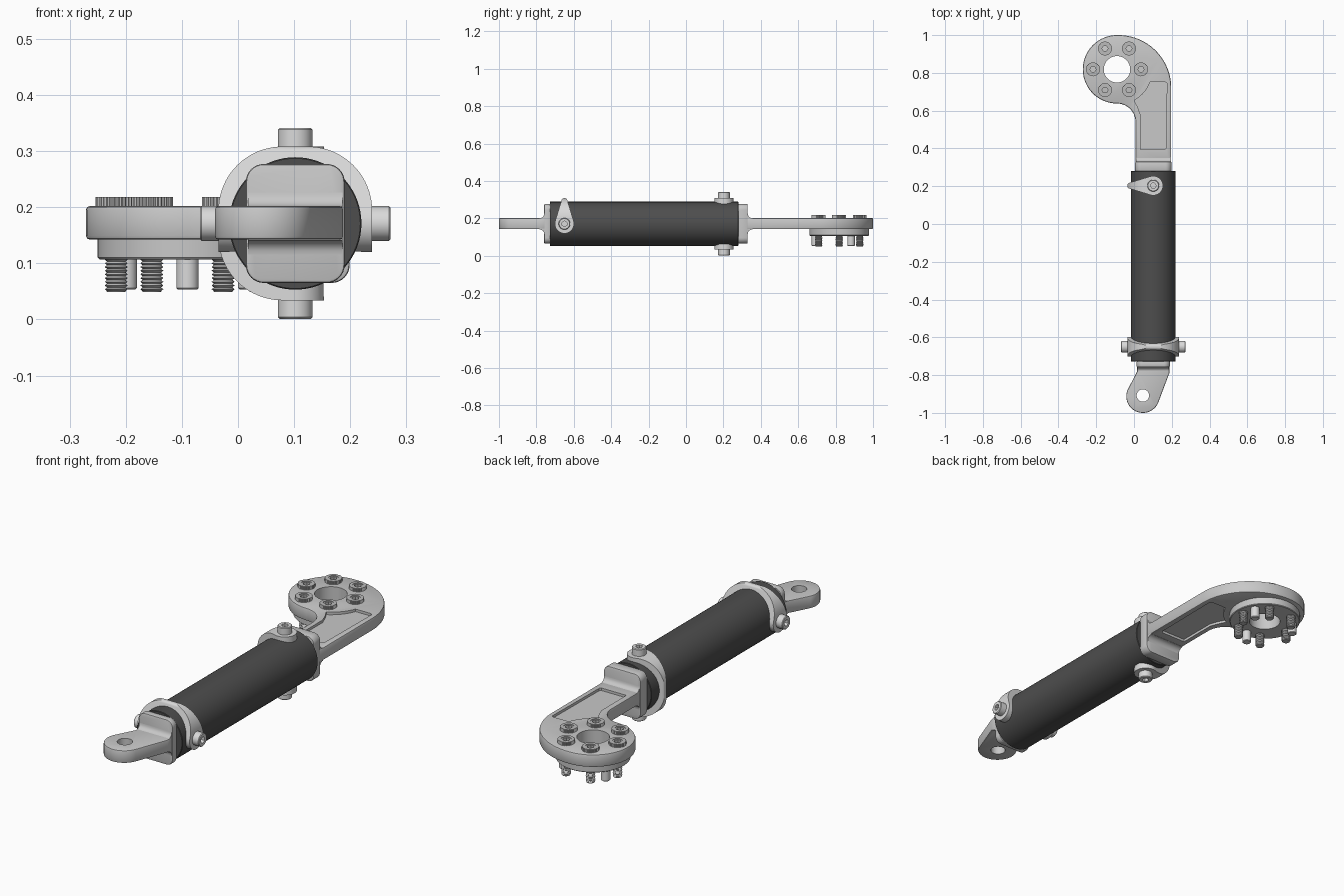
import bpy, bmesh, math
from mathutils import Matrix, Vector

if "Cube" in bpy.data.objects:
    bpy.data.objects.remove(bpy.data.objects["Cube"])

CX, CZ = 0.102, 0.171          # tube axis
HX, HY = -0.09, 0.819          # flange centre
PLATE = (0.142, 0.202)         # plate bottom and top


def material(name, v):
    m = bpy.data.materials.new(name)
    m.diffuse_color = (v, v, v, 1)
    m.use_nodes = True
    m.node_tree.nodes["Principled BSDF"].inputs["Base Color"].default_value = m.diffuse_color
    return m


METAL = material("machined_grey", 0.58)
CLAMP = material("pale_grey", 0.70)
STEEL = material("bolt_grey", 0.50)
DARK = material("tube_charcoal", 0.075)


def arc(cx, cy, r, a0, a1, n=24):
    return [(cx + r * math.cos(math.radians(a0 + (a1 - a0) * i / n)),
             cy + r * math.sin(math.radians(a0 + (a1 - a0) * i / n))) for i in range(n + 1)]


def add_object(name, bm, mat):
    bmesh.ops.remove_doubles(bm, verts=bm.verts, dist=1e-5)
    bmesh.ops.recalc_face_normals(bm, faces=bm.faces)
    me = bpy.data.meshes.new(name)
    bm.to_mesh(me)
    bm.free()
    ob = bpy.data.objects.new(name, me)
    bpy.context.collection.objects.link(ob)
    if mat:
        me.materials.append(mat)
    return ob


def prism(name, pts, axis, lo, hi, mat=None):
    """Extrude a 2D outline along an axis."""
    put = {'x': lambda u, v, w: (w, u, v), 'y': lambda u, v, w: (u, w, v),
           'z': lambda u, v, w: (u, v, w)}[axis]
    bm = bmesh.new()
    a = [bm.verts.new(put(u, v, lo)) for u, v in pts]
    b = [bm.verts.new(put(u, v, hi)) for u, v in pts]
    bm.faces.new(a)
    bm.faces.new(b[::-1])
    for i in range(len(pts)):
        j = (i + 1) % len(pts)
        bm.faces.new((a[i], a[j], b[j], b[i]))
    return add_object(name, bm, mat)


def lathe(name, prof, n, mat, closed=False):
    """Revolve an (r, z) profile about z; open profiles start and end at r = 0."""
    bm = bmesh.new()
    rings = []
    for r, z in prof:
        if r == 0:
            rings.append([bm.verts.new((0, 0, z))] * n)
        else:
            rings.append([bm.verts.new((r * math.cos(2 * math.pi * k / n),
                                        r * math.sin(2 * math.pi * k / n), z)) for k in range(n)])
    for i in range(len(rings) if closed else len(rings) - 1):
        p, q = rings[i], rings[(i + 1) % len(rings)]
        for k in range(n):
            vs = list(dict.fromkeys((p[k], p[(k + 1) % n], q[(k + 1) % n], q[k])))
            bm.faces.new(vs)
    return add_object(name, bm, mat)


def activate(ob):
    bpy.ops.object.select_all(action='DESELECT')
    ob.select_set(True)
    bpy.context.view_layer.objects.active = ob


def bevel(ob, width, segs=2):
    activate(ob)
    m = ob.modifiers.new("bevel", 'BEVEL')
    m.width, m.segments, m.limit_method = width, segs, 'ANGLE'
    m.angle_limit = math.radians(40)
    bpy.ops.object.modifier_apply(modifier=m.name)


def boolean(ob, cutter, op='DIFFERENCE'):
    activate(ob)
    m = ob.modifiers.new("cut", 'BOOLEAN')
    m.object, m.operation, m.solver = cutter, op, 'EXACT'
    bpy.ops.object.modifier_apply(modifier=m.name)
    bpy.data.objects.remove(cutter)


def circle(cx, cy, r, n=40):
    return arc(cx, cy, r, 0, 360, n)[:-1]


# Main tube
tube = lathe("tube", [(0, -0.728), (0.116, -0.728), (0.118, -0.726),
                      (0.118, 0.278), (0.116, 0.28), (0, 0.28)], 72, DARK)
tube.data.transform(Matrix.Translation((CX, 0, CZ)) @ Matrix.Rotation(-math.pi / 2, 4, 'X'))


# End blocks with a concave sweep into the plates
def end_block(name, x0, x1, y_in, y_out):
    s = 1 if y_out > y_in else -1
    w, h, r = (x1 - x0) / 2, 0.106, 0.032
    cx = (x0 + x1) / 2
    pts = []
    for k, (sx, sz) in enumerate([(1, 1), (-1, 1), (-1, -1), (1, -1)]):
        pts += arc(cx + sx * (w - r), CZ + sz * (h - r), r, 90 * k, 90 * k + 90, 8)
    bevel(prism(name, pts, 'y', min(y_in, y_out), max(y_in, y_out), METAL), 0.005)
    f = 0.025
    top = [(y_out - 0.004 * s, 0.03 + f)]
    top += [(y_out + s * (f - f * math.cos(t)), 0.03 + f - f * math.sin(t))
            for t in [math.pi / 2 * i / 6 for i in range(7)]]
    side = top + [(y, -z) for y, z in reversed(top)]
    prism(name + "_fillet", [(y, CZ + z) for y, z in side], 'x', x0 + 0.004, x1 - 0.004, METAL)


end_block("front_block", 0.014, 0.19, -0.726, -0.758)
end_block("rear_block", 0.006, 0.199, 0.278, 0.33)

# Front lug plate with eye
lug = prism("front_lug", arc(0.047, -0.912, 0.088, 158, 338, 32) + [(0.187, -0.79), (0.187, -0.745),
            (0.017, -0.745), (0.017, -0.78)], 'z', *PLATE, METAL)
bevel(lug, 0.006)
boolean(lug, prism("eye_cutter", circle(0.047, -0.908, 0.033), 'z', 0, 0.4))

# Rear hooked arm
outline = [(0.197, 0.31)] + arc(-0.083, 0.72, 0.28, 0, 88, 28) + arc(HX, HY, 0.181, 90, 270, 40)
outline += arc(HX, 0.54, 0.098, 88, 0, 14) + [(0.008, 0.31)]
arm = prism("rear_arm", outline, 'z', *PLATE, METAL)
bevel(arm, 0.007)
boolean(arm, prism("bore_cutter", circle(HX, HY, 0.07, 48), 'z', 0, 0.4))
pocket = [(0.034, 0.395), (0.163, 0.395), (0.17, 0.403), (0.174, 0.745), (0.165, 0.752)]
pocket += arc(HX, HY, 0.188, -21, -61, 12) + [(0.02, 0.618), (0.034, 0.58)]
for lo, hi in [(PLATE[1] - 0.012, 0.3), (0.05, PLATE[0] + 0.012)]:
    boolean(arm, prism("pocket_cutter", pocket, 'z', lo, hi))

# Flange hub under the arm
hub = lathe("flange_hub", [(0.07, 0.107), (0.157, 0.107), (0.16, 0.11), (0.16, 0.145),
                           (0.07, 0.145)], 64, METAL, closed=True)
hub.location = (HX, HY, 0)

# Flange bolts: knurled socket heads and threaded shanks, plus dowel pins
R = 0.127
for k in range(6):
    a = math.radians(60 * k)
    x, y = HX + R * math.cos(a), HY + R * math.sin(a)
    knurl = []
    for i in range(72):
        r, t = (0.0375 if i % 2 else 0.0355), 2 * math.pi * i / 72
        knurl.append((x + r * math.cos(t), y + r * math.sin(t)))
    head = prism("flange_bolt_head", knurl, 'z', 0.196, 0.218, STEEL)
    boolean(head, prism("countersink_cutter", circle(x, y, 0.022, 24), 'z', 0.2155, 0.3))
    boolean(head, prism("socket_cutter", circle(x, y, 0.016, 6), 'z', 0.202, 0.3))
    prof = [(0, 0.049), (0.017, 0.049)]
    for i in range(9):
        z = 0.0505 + i * 0.0066
        prof += [(0.0165, z), (0.0205, z + 0.0033)]
    shank = lathe("flange_bolt_shank", prof + [(0.017, 0.112), (0, 0.112)], 20, STEEL)
    shank.location = (x, y, 0)
for deg in (30, 150, 270):
    pin = lathe("dowel_pin", [(0, 0.053), (0.017, 0.053), (0.02, 0.056),
                              (0.02, 0.112), (0, 0.112)], 28, CLAMP)
    a = math.radians(deg)
    pin.location = (HX + R * math.cos(a), HY + R * math.sin(a), 0)


# Saddle clamps: a U band trimmed to a teardrop side, with two socket screws
def clamp(name, y, turn):
    parts = []
    o, r = 0.137, 0.114
    c, g = o - r, 0.1125
    low = math.degrees(math.asin(-0.05 / g))
    band = [(o, -0.051)] + arc(c, c, r, 0, 90, 20) + arc(-c, c, r, 90, 180, 20) + [(-o, -0.051)]
    band += arc(0, 0, g, 180 - low, low, 48)
    body = prism(name, band, 'y', -0.07, 0.07, CLAMP)
    tear = arc(0, 0, 0.0515, 162, 378, 36) + arc(0, 0.122, 0.016, 18, 162, 10)
    boolean(body, prism("teardrop_cutter", tear, 'x', -0.3, 0.3), 'INTERSECT')
    parts.append(body)
    for s in (-1, 1):
        screw = lathe(name + "_screw", [(0, 0.125), (0.031, 0.125), (0.031, 0.167),
                                        (0.028, 0.17), (0, 0.17)], 36, CLAMP)
        boolean(screw, prism("socket_cutter", circle(0, 0, 0.015, 6), 'z', 0.15, 0.3))
        screw.data.transform(Matrix.Rotation(s * math.pi / 2, 4, 'Y'))
        parts.append(screw)
    for p in parts:
        p.data.transform(Matrix.Translation((CX, y, CZ)) @ Matrix.Rotation(turn, 4, 'Y'))


clamp("front_clamp", -0.65, 0)
clamp("rear_clamp", 0.203, -math.pi / 2)

# Smooth curved faces, keep edges crisp
for ob in list(bpy.context.scene.objects):
    activate(ob)
    bpy.ops.object.shade_smooth_by_angle(angle=math.radians(30))
